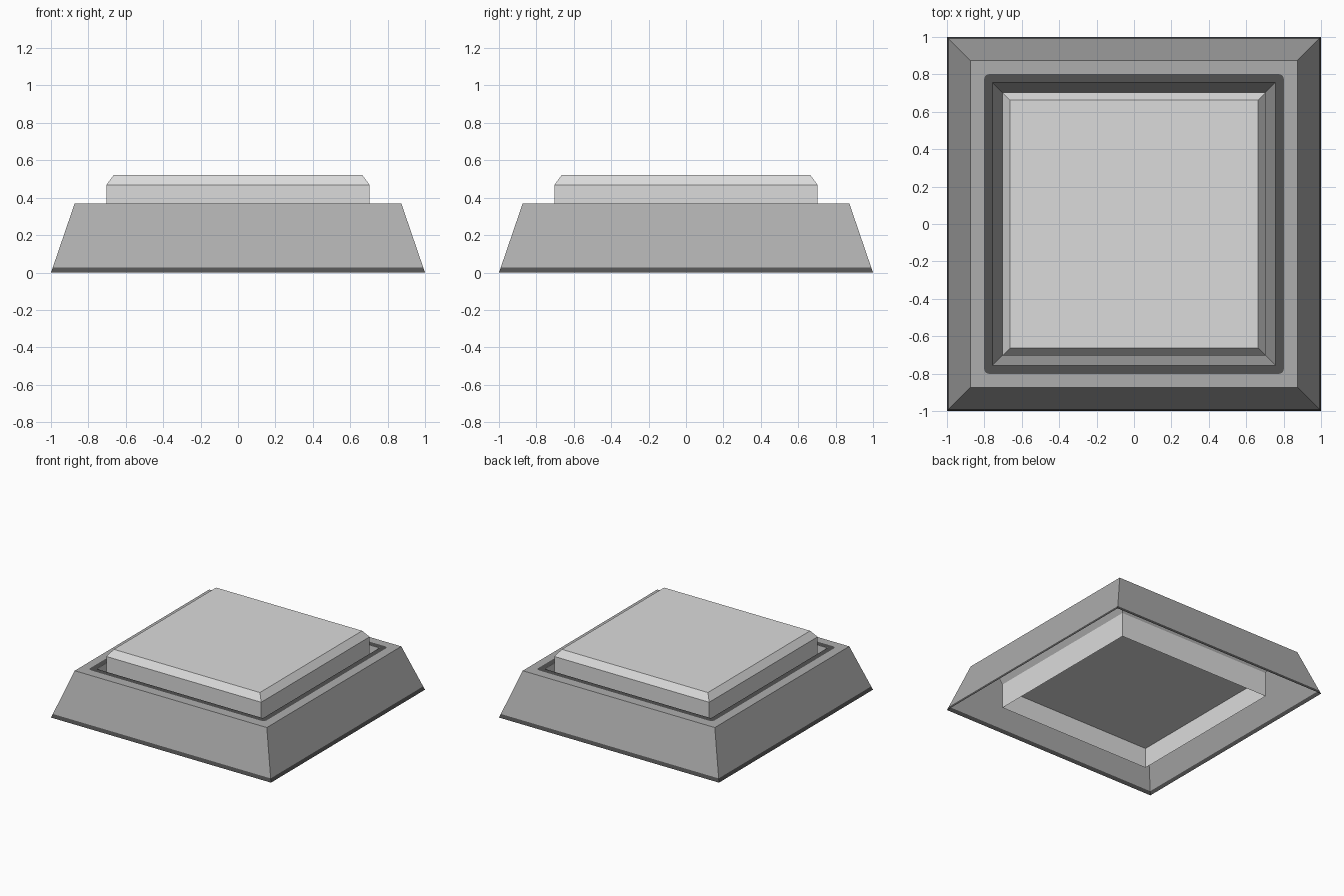
import bpy, bmesh, math

if "Cube" in bpy.data.objects:
    bpy.data.objects.remove(bpy.data.objects["Cube"])

def mat(name, v):
    m = bpy.data.materials.new(name)
    m.diffuse_color = (v, v, v, 1)
    m.use_nodes = True
    m.node_tree.nodes["Principled BSDF"].inputs["Base Color"].default_value = m.diffuse_color
    return m

LIGHT = mat("light grey", 0.71)
GREY = mat("mid grey", 0.42)
DARK = mat("dark grey", 0.085)

def finish(name, bm, material):
    me = bpy.data.meshes.new(name)
    bm.to_mesh(me)
    bm.free()
    me.materials.append(material)
    ob = bpy.data.objects.new(name, me)
    bpy.context.collection.objects.link(ob)
    return ob

CORNERS = [(-1, -1), (1, -1), (1, 1), (-1, 1)]

def square_shell(name, profile, material, cap=False):
    """Skin square loops of (half width, height), listed from outside upwards."""
    bm = bmesh.new()
    loops = [[bm.verts.new((x * r, y * r, z)) for x, y in CORNERS] for r, z in profile]
    for a, b in zip(loops, loops[1:]):
        for i in range(4):
            j = (i + 1) % 4
            bm.faces.new((a[i], a[j], b[j], b[i]))
    if cap:
        bm.faces.new(loops[-1])
    return finish(name, bm, material)

# dark foot strip along the bottom of the sloped housing
square_shell("foot_strip", [(1.0, 0), (0.99, 0.028)], DARK)

# open-bottomed housing: sloped wall, flat rim, sloped inner wall
square_shell("housing", [(0.99, 0.028), (0.873, 0.37), (0.757, 0.37), (0.704, 0.2)], GREY)

# button: straight sides down to the floor, bevelled top
square_shell("button", [(0.704, 0), (0.704, 0.468), (0.664, 0.522)], LIGHT, cap=True)

# recess under the button
recess = square_shell("button_recess", [(0.702, 0), (0.702, 0.165)], LIGHT, cap=True)
recess.data.flip_normals()

# thin dark seal on the rim, with rounded outer corners
bm = bmesh.new()
R, Q, IN, Z, N = 0.802, 0.03, 0.757, 0.372, 4
inner = [bm.verts.new((x * IN, y * IN, Z)) for x, y in CORNERS]
arcs = []
for k, (x, y) in enumerate(CORNERS):
    start = math.pi + k * math.pi / 2
    arcs.append([bm.verts.new((x * (R - Q) + Q * math.cos(start + t * math.pi / 2 / N),
                               y * (R - Q) + Q * math.sin(start + t * math.pi / 2 / N), Z))
                 for t in range(N + 1)])
for k in range(4):
    n = (k + 1) % 4
    for a, b in zip(arcs[k], arcs[k][1:]):
        bm.faces.new((inner[k], a, b))
    bm.faces.new((inner[k], arcs[k][-1], arcs[n][0], inner[n]))
finish("rim_seal", bm, DARK)
